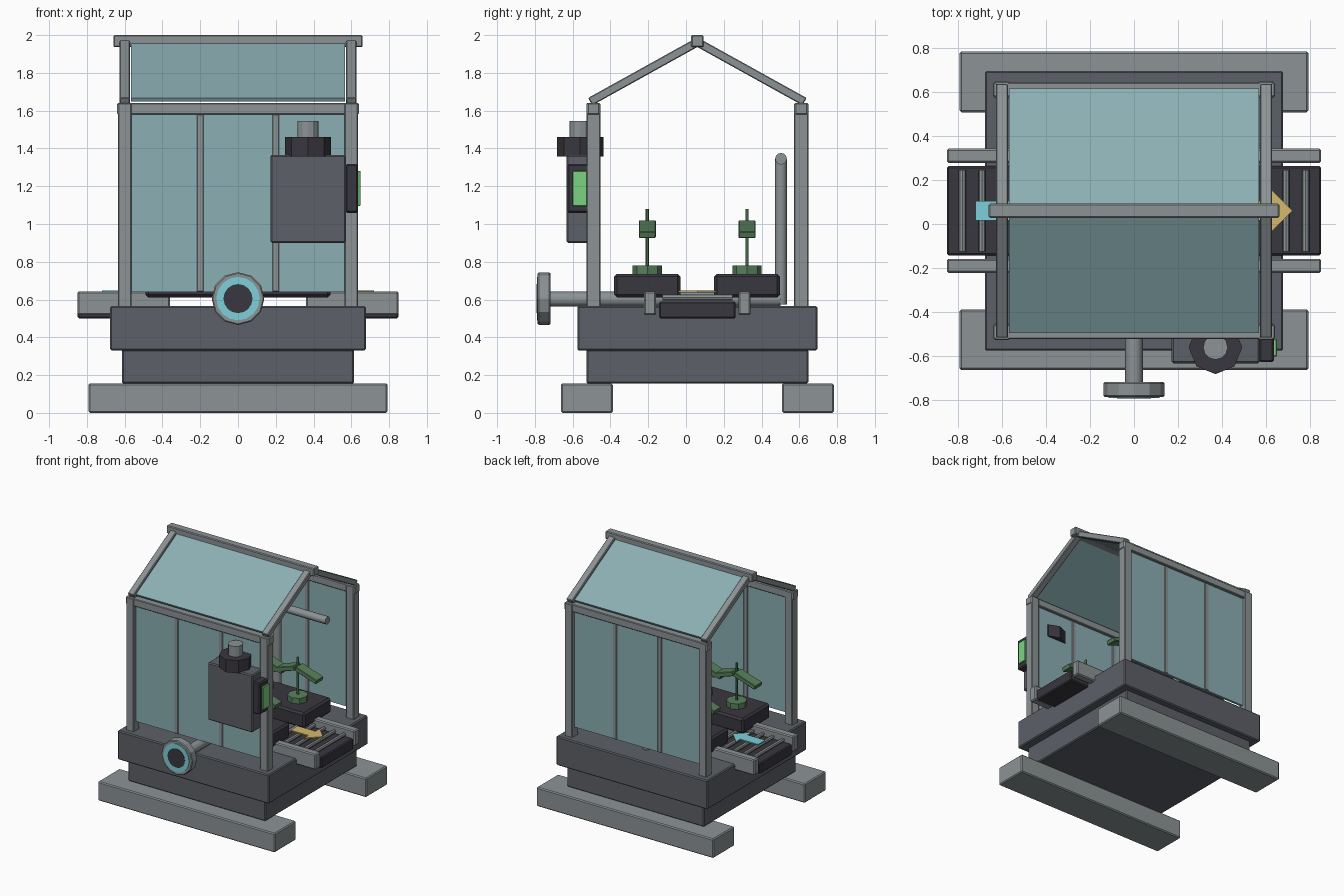
import bpy
from math import atan2, hypot, pi, radians
from mathutils import Vector

cube = bpy.data.objects.get("Cube")
if cube:
    bpy.data.objects.remove(cube, do_unlink=True)


def material(name, rgb):
    lin = [((c / 255 + 0.055) / 1.055) ** 2.4 for c in rgb] + [1]
    m = bpy.data.materials.new(name)
    m.use_nodes = True
    m.diffuse_color = lin
    m.node_tree.nodes["Principled BSDF"].inputs["Base Color"].default_value = lin
    return m


GREY = material("light metal", (140, 147, 149))
SLATE = material("slate metal", (92, 96, 103))
DARK = material("dark metal", (57, 55, 62))
GLASS = material("blue glass", (139, 175, 180))
LEAF = material("plant green", (88, 128, 92))
SCREEN = material("screen green", (122, 212, 130))
YELLOW = material("yellow", (212, 184, 110))
CYAN = material("cyan", (126, 208, 218))

CY = 0.06  # y of the cabin's centre line


def finish(ob, name, mat, bevel=0):
    ob.name = name
    ob.data.materials.append(mat)
    if bevel:
        b = ob.modifiers.new("edge", "BEVEL")
        b.width = bevel
        b.segments = 1
    return ob


def box(name, mat, center, size, bevel=0.008, rot=(0, 0, 0)):
    bpy.ops.mesh.primitive_cube_add(size=1, location=center, rotation=rot)
    ob = bpy.context.object
    ob.scale = size
    bpy.ops.object.transform_apply(location=False, rotation=False, scale=True)
    return finish(ob, name, mat, bevel)


def rod(name, mat, start, end, radius, sides=12, bevel=0, smooth=False):
    a, b = Vector(start), Vector(end)
    d = b - a
    bpy.ops.mesh.primitive_cylinder_add(vertices=sides, radius=radius, depth=d.length,
                                        location=(a + b) / 2)
    ob = bpy.context.object
    ob.rotation_euler = d.to_track_quat("Z", "Y").to_euler()
    if smooth:
        bpy.ops.object.shade_smooth_by_angle(angle=radians(40))
    return finish(ob, name, mat, bevel)


def arrow(name, mat, tip):
    # flat arrow plate pointing along +x
    half = [(0, 0), (-0.1, 0.1), (-0.1, 0.045), (-0.26, 0.045)]
    outline = half + [(x, -y) for x, y in reversed(half[1:])]
    me = bpy.data.meshes.new(name)
    me.from_pydata([(tip + x, CY + y, 0.638) for x, y in outline], [],
                   [list(range(len(outline)))])
    ob = bpy.data.objects.new(name, me)
    bpy.context.collection.objects.link(ob)
    s = ob.modifiers.new("thickness", "SOLIDIFY")
    s.thickness = 0.009
    s.offset = 1
    return finish(ob, name, mat)


# Base and skids
box("lower_base", SLATE, (0, CY, 0.245), (1.23, 1.175, 0.18))
box("upper_base", SLATE, (0, CY, 0.448), (1.355, 1.27, 0.235))
for side, label in ((-1, "front"), (1, "back")):
    box(label + "_skid", GREY, (0, CY + side * 0.585, 0.078), (1.585, 0.275, 0.155))

# Cabin walls and roof
run, rise = 0.55, 0.305
slope, pitch = hypot(run, rise), atan2(rise, run)
for side, label in ((-1, "front"), (1, "back")):
    y = CY + side * 0.55
    box(label + "_glass", GLASS, (0, y, 1.11), (1.14, 0.02, 0.94), 0)
    box(label + "_rail", GREY, (0, y, 1.61), (1.28, 0.065, 0.06), 0.005)
    for x in (-0.2, 0.2):
        box(label + "_mullion", GREY, (x, y, 1.11), (0.035, 0.035, 0.94), 0.004)
    mid = CY + side * run / 2
    tilt = (-side * pitch, 0, 0)
    box(label + "_roof_glass", GLASS, (0, mid, 1.81), (1.135, slope, 0.02), 0, tilt)
    for x in (-0.6, 0.6):
        box(label + "_post", GREY, (x, y, 1.1), (0.07, 0.075, 1.08), 0.005)
        box(label + "_rafter", GREY, (x, mid, 1.81), (0.055, slope + 0.04, 0.045), 0.005, tilt)
box("ridge_beam", GREY, (0, CY, 1.968), (1.32, 0.065, 0.064), 0.006)

# Conveyors with rollers at both ends
for side, label in ((-1, "right"), (1, "left")):
    x = side * 0.605
    box(label + "_conveyor_bed", DARK, (x, CY, 0.545), (0.49, 0.405, 0.09))
    for dy in (-0.25, 0.25):
        box(label + "_conveyor_rail", GREY, (x, CY + dy, 0.58), (0.49, 0.064, 0.125))
    for i in range(5):
        rx = side * (0.42 + 0.09 * i)
        rod(label + "_roller", GREY, (rx, CY - 0.185, 0.612), (rx, CY + 0.185, 0.612),
            0.016, 8, smooth=True)
arrow("output_arrow", YELLOW, 0.72)
arrow("input_arrow", CYAN, -0.46)

# Planter trays with drooping plants
for y in (-0.205, 0.323):
    box("planter_tray", DARK, (0, y, 0.674), (0.98, 0.35, 0.124), 0.015)
    for x in (-0.31, 0, 0.31):
        rod("plant_pot", LEAF, (x, y, 0.73), (x, y, 0.78), 0.077, 8)
        rod("plant_stem", LEAF, (x, y, 0.78), (x, y, 1.08), 0.009, 6)
        for s in (-1, 1):
            box("plant_leaf", LEAF, (x + s * 0.1, y, 0.973), (0.2, 0.09, 0.035), 0.004,
                (0, s * radians(18), 0))

# Water pipe with inlet flange
rod("inlet_pipe", GREY, (0, -0.73, 0.602), (0, 0.5, 0.602), 0.04, smooth=True)
rod("riser_pipe", GREY, (0, 0.503, 0.575), (0, 0.503, 1.345), 0.031, smooth=True)
rod("spray_pipe", GREY, (-0.45, 0.503, 1.345), (0.45, 0.503, 1.345), 0.031, smooth=True)
rod("inlet_flange", GREY, (0, -0.785, 0.605), (0, -0.718, 0.605), 0.14, 12, 0.006)
rod("inlet_ring", CYAN, (0, -0.79, 0.605), (0, -0.782, 0.605), 0.115, 16)
rod("inlet_opening", DARK, (0, -0.792, 0.605), (0, -0.784, 0.605), 0.077, 16)

# Control box with vent and screen
box("control_box", SLATE, (0.371, -0.56, 1.133), (0.4, 0.145, 0.465))
rod("vent_collar", DARK, (0.37, -0.56, 1.358), (0.37, -0.56, 1.46), 0.122, 8)
rod("vent_stub", GREY, (0.37, -0.56, 1.45), (0.37, -0.56, 1.545), 0.056, 12)
box("screen_housing", DARK, (0.602, -0.56, 1.188), (0.066, 0.135, 0.257))
box("screen", SCREEN, (0.641, -0.562, 1.188), (0.016, 0.078, 0.185), 0.003)
